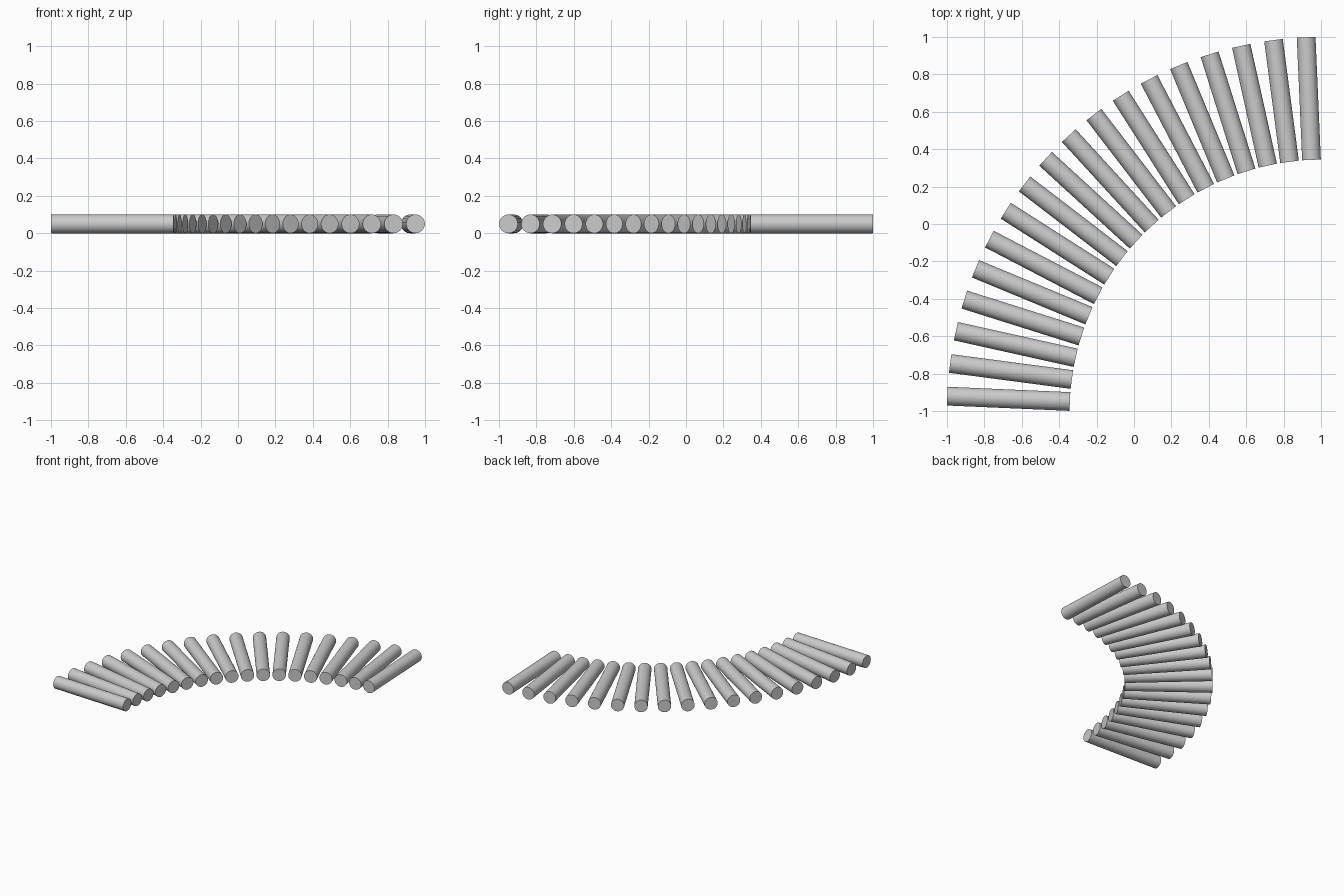
import bpy
from math import radians, sin, cos, pi

if "Cube" in bpy.data.objects:
    bpy.data.objects.remove(bpy.data.objects["Cube"])

COUNT = 18          # rollers in a quarter turn
STEP = 90 / COUNT
RADIUS = 0.05       # roller radius
R_OUT, LENGTH = 2.008, 0.656
CX, CY = 1.008, -1.008   # centre of the bend


def add_roller(i):
    """One horizontal roller pointing at the centre of the bend."""
    a = pi - radians(STEP * (i + 0.5))
    r = R_OUT - LENGTH / 2
    bpy.ops.mesh.primitive_cylinder_add(
        vertices=32, radius=RADIUS, depth=LENGTH,
        location=(CX + r * cos(a), CY + r * sin(a), RADIUS),
        rotation=(0, pi / 2, a))
    bpy.context.object.name = f"roller_{i + 1:02d}"
    bpy.ops.object.shade_smooth_by_angle(angle=radians(30))


# Curved roller bed
for i in range(COUNT):
    add_roller(i)
